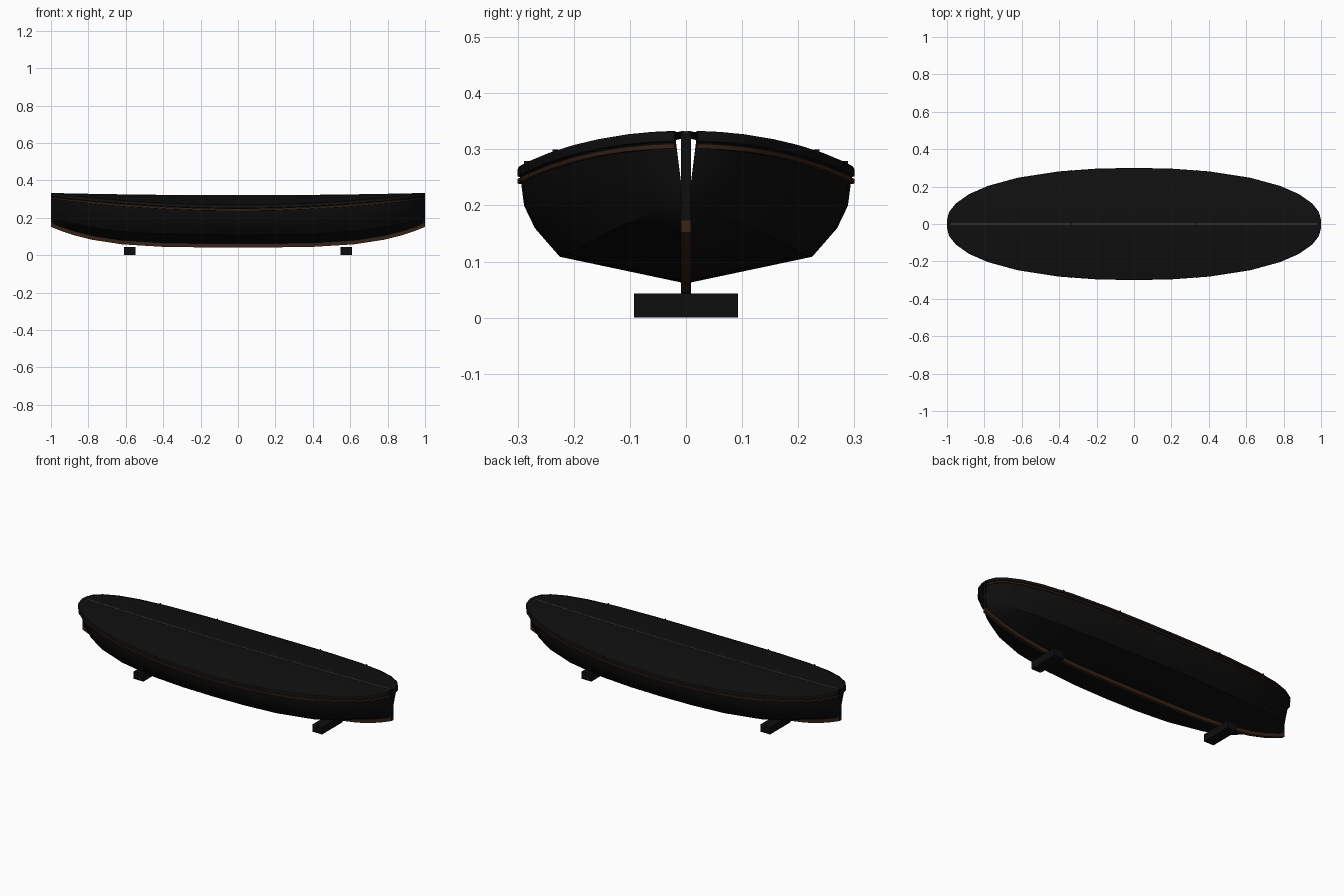
import bpy, bmesh, math

if "Cube" in bpy.data.objects:
    bpy.data.objects.remove(bpy.data.objects["Cube"])


def material(name, col):
    m = bpy.data.materials.new(name)
    m.diffuse_color = (*col, 1)
    m.use_nodes = True
    m.node_tree.nodes["Principled BSDF"].inputs["Base Color"].default_value = m.diffuse_color
    return m


BLACK = material("black_paint", (0.004, 0.004, 0.004))
COVER = material("dark_cover", (0.005, 0.005, 0.005))
BROWN = material("brown_wood", (0.035, 0.017, 0.009))
GREY = material("grey_trim", (0.07, 0.07, 0.065))

HALF = [1, 0.985, 0.95, 0.88, 0.78, 0.62, 0.4, 0.2]
XS = [-x for x in HALF] + [0] + HALF[::-1]


# Lines of the boat
def width(x):
    return max(0.02, 0.296 * max(0, 1 - abs(x) ** 2.2) ** (1 / 2.2))


def sheer(x):
    return 0.268 + 0.063 * x * x


def ridge(x):
    return 0.32 + 0.012 * x * x


def bottom(x):
    return 0.045 + 0.11 * abs(x) ** 4


def loft(name, rows, mat, closed=False, smooth=True):
    """Skin a list of point rows; closed rows get end caps."""
    bm = bmesh.new()
    grid = [[bm.verts.new(p) for p in r] for r in rows]
    n = len(rows[0])
    for a, b in zip(grid, grid[1:]):
        for i in range(n if closed else n - 1):
            j = (i + 1) % n
            bm.faces.new((a[i], a[j], b[j], b[i]))
    if closed:
        bm.faces.new(grid[0])
        bm.faces.new(grid[-1][::-1])
    bmesh.ops.recalc_face_normals(bm, faces=bm.faces)
    me = bpy.data.meshes.new(name)
    bm.to_mesh(me)
    bm.free()
    ob = bpy.data.objects.new(name, me)
    bpy.context.collection.objects.link(ob)
    me.materials.append(mat)
    if smooth:
        bpy.ops.object.select_all(action='DESELECT')
        ob.select_set(True)
        bpy.context.view_layer.objects.active = ob
        bpy.ops.object.shade_smooth_by_angle(angle=math.radians(25))
    return ob


def box(name, x, y, z, sx, sy, sz, mat):
    ring = [(-1, -1), (1, -1), (1, 1), (-1, 1)]
    rows = [[(x + e * sx / 2, y + a * sy / 2, z + b * sz / 2) for a, b in ring]
            for e in (-1, 1)]
    return loft(name, rows, mat, True, False)


def side_rail(name, side, section, mat):
    """Sweep an (outward, up) section along the sheer line."""
    rows = []
    for i, x in enumerate(XS):
        x0, x1 = XS[max(0, i - 1)], XS[min(len(XS) - 1, i + 1)]
        dx, dy = x1 - x0, width(x1) - width(x0)
        d = math.hypot(dx, dy)
        nx, ny = -dy / d, dx / d
        rows.append([(max(-1, min(1, x + nx * o)), side * (width(x) + ny * o),
                      sheer(x) + u) for o, u in section])
    return loft(name, rows, mat, True)


# Hull shell: half section as (width fraction, height fraction)
SEC = [(0, 0), (0.38, 0.115), (0.76, 0.23), (0.91, 0.476),
       (0.975, 0.67), (0.995, 0.89), (1, 1)]
rows = []
for x in XS:
    k = bottom(x) + 0.016
    w = abs(x) ** 12
    half = [(width(x) * ((1 - w) * f + w * h), k + (sheer(x) - k) * h) for f, h in SEC]
    rows.append([(x, -y, z) for y, z in half[:0:-1]] + [(x, y, z) for y, z in half])
loft("hull", rows, BLACK)

# Peaked deck cover
loft("deck_cover", [[(x, f * width(x), sheer(x) + (ridge(x) - sheer(x)) * (1 - abs(f)))
                     for f in (-1, -0.5, 0, 0.5, 1)] for x in XS], COVER)

# Ridge trim along the cover
loft("ridge_trim", [[(x, y, ridge(x) + z) for y, z in
                     ((-0.004, -0.002), (0.004, -0.002), (0.003, 0.001), (-0.003, 0.001))]
                    for x in XS], GREY, True)

# Cover edge band and rubbing strake on both sides
for side, tag in ((-1, "front"), (1, "back")):
    side_rail("cover_edge_" + tag, side,
              [(-0.004, 0.002), (0.002, 0.001), (0.004, -0.003), (0.004, -0.016), (-0.001, -0.018)],
              COVER)
    side_rail("rub_rail_" + tag, side,
              [(-0.002, -0.020), (0.004, -0.021), (0.004, -0.029), (-0.002, -0.030)], BROWN)

# Keel strip
loft("keel", [[(x, y, bottom(x) + z) for y, z in
               ((-0.009, -0.003), (0.009, -0.003), (0.009, 0.018), (-0.009, 0.018))]
              for x in XS], BROWN, True)

# Stem posts and support blocks
for s, tag in ((-1, "left"), (1, "right")):
    box("stem_post_" + tag, s * 0.99, 0, 0.243, 0.02, 0.018, 0.18, BLACK)
    box("support_block_" + tag, s * 0.578, 0, 0.0215, 0.062, 0.186, 0.043, BLACK)

# Small cover fasteners at the ridge and edges
for i, x in enumerate((-0.667, -0.333, 0.333, 0.667)):
    box(f"ridge_clip_{i}", x, 0, ridge(x), 0.005, 0.014, 0.004, BLACK)
    for s in (-1, 1):
        box(f"edge_clip_{i}_{s}", x, s * width(x), sheer(x) - 0.003, 0.005, 0.01, 0.014, BLACK)
